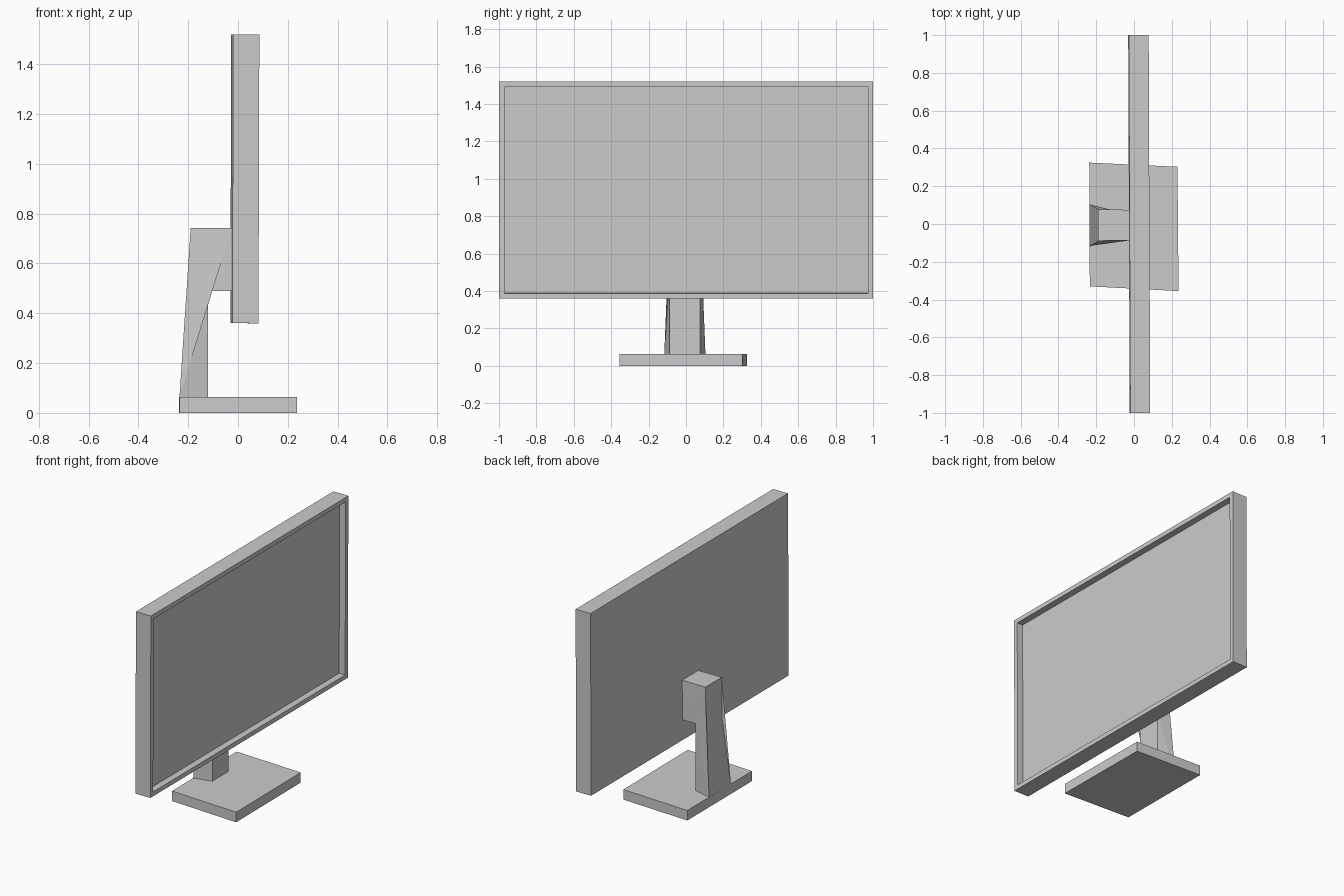
import bpy, bmesh
from mathutils import Matrix, Vector

if "Cube" in bpy.data.objects:
    bpy.data.objects.remove(bpy.data.objects["Cube"])


def finish(name, bm):
    bmesh.ops.recalc_face_normals(bm, faces=bm.faces)
    me = bpy.data.meshes.new(name)
    bm.to_mesh(me)
    bm.free()
    ob = bpy.data.objects.new(name, me)
    bpy.context.collection.objects.link(ob)
    return ob


def bridge(bm, a, b):
    """Close two matching outlines into a solid."""
    va = [bm.verts.new(p) for p in a]
    vb = [bm.verts.new(p) for p in b]
    bm.faces.new(va)
    bm.faces.new(vb[::-1])
    n = len(va)
    for i in range(n):
        j = (i + 1) % n
        bm.faces.new((va[i], vb[i], vb[j], va[j]))


# Base plate: slightly skewed slab
outline = [(-0.237, 0.325), (-0.234, -0.33), (0.236, -0.355), (0.23, 0.303)]
bm = bmesh.new()
bridge(bm, [(x, y, 0) for x, y in outline], [(x, y, 0.064) for x, y in outline])
finish("base", bm)

# Stand: L-shaped side profile (x, z, half width), flared at the back foot
profile = [(-0.235, 0.064, 0.11), (-0.12, 0.064, 0.081), (-0.12, 0.49, 0.081),
           (-0.025, 0.49, 0.081), (-0.025, 0.742, 0.081), (-0.19, 0.742, 0.083),
           (-0.19, 0.49, 0.083)]
bm = bmesh.new()
bridge(bm, [(x, -0.006 - w, z) for x, z, w in profile],
       [(x, -0.006 + w, z) for x, z, w in profile])
bmesh.ops.triangulate(bm, faces=[f for f in bm.faces if len(f.verts) > 4])
finish("stand", bm)

# Screen: thin box with a bezel and recessed panel on the +x side
bm = bmesh.new()
bmesh.ops.create_cube(bm, size=1, matrix=Matrix.Diagonal((0.105, 2.0, 1.16, 1)))
bm.normal_update()
panel = max(bm.faces, key=lambda f: f.normal.x)
bmesh.ops.inset_region(bm, faces=[panel], thickness=0.04)
ring = bmesh.ops.extrude_discrete_faces(bm, faces=[panel])["faces"]
bmesh.ops.translate(bm, verts=ring[0].verts, vec=Vector((-0.042, 0, 0)))
screen = finish("screen", bm)
screen.location = (0.0275, 0, 0.94)
screen.rotation_euler = (0, 0.003, 0.004)
